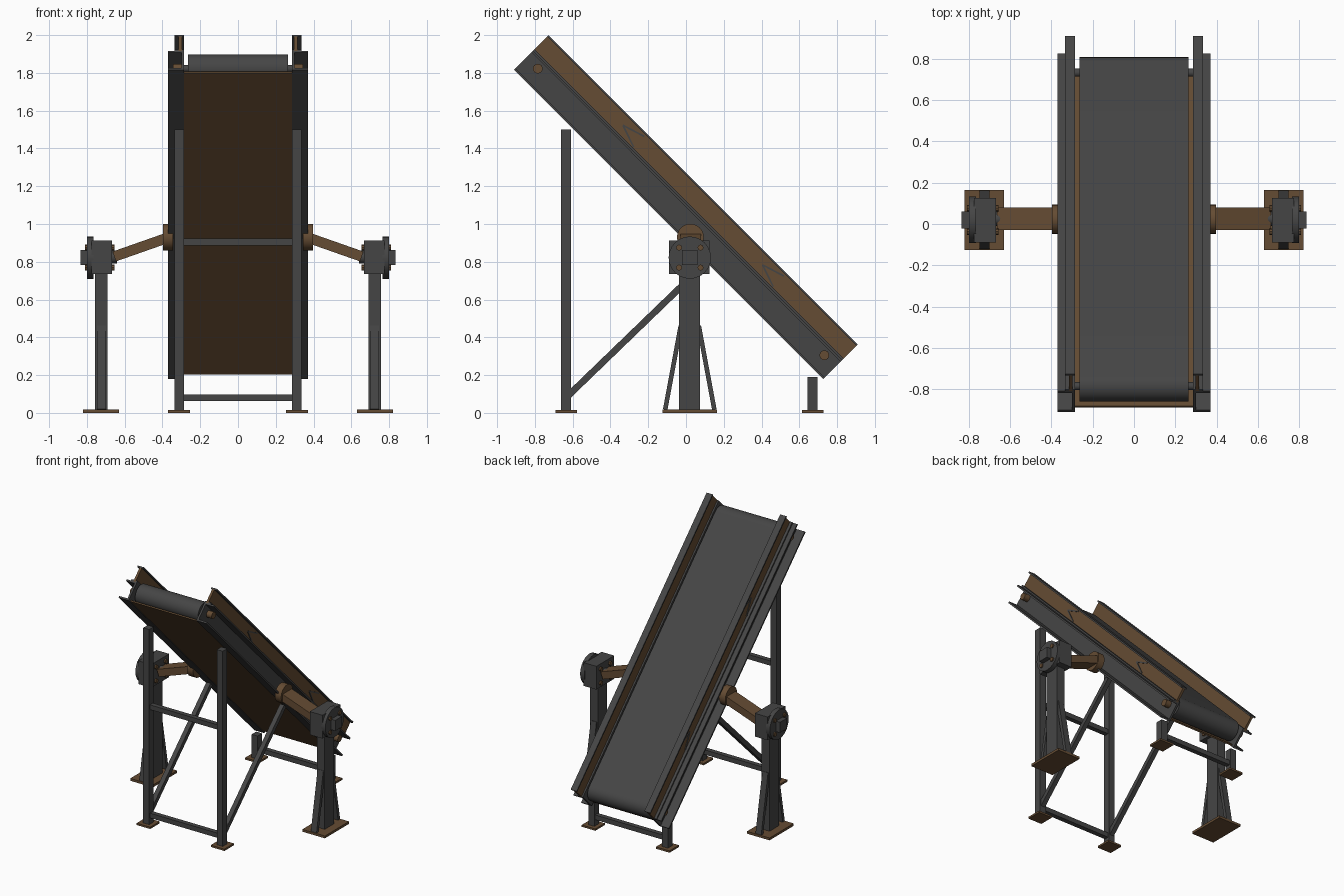
import bpy, bmesh, math
from mathutils import Matrix, Vector

if "Cube" in bpy.data.objects:
    bpy.data.objects.remove(bpy.data.objects["Cube"])


def material(name, rgb):
    m = bpy.data.materials.new(name)
    m.use_nodes = True
    m.diffuse_color = (*rgb, 1)
    bsdf = next(n for n in m.node_tree.nodes if n.type == 'BSDF_PRINCIPLED')
    bsdf.inputs["Base Color"].default_value = (*rgb, 1)
    return m


GREY = material("dark_grey_steel", (0.06, 0.06, 0.06))
BROWN = material("rust_brown", (0.13, 0.072, 0.033))
LEVEL = Matrix.Identity(4)
# Conveyor space: x across, y down the slope, z away from the deck
SLOPE = Matrix.Translation((0, 0, 1.09)) @ Matrix.Rotation(-math.pi / 4, 4, 'X')


def finish(name, bm, mat, matrix=LEVEL, smooth=False):
    bm.transform(matrix)
    bmesh.ops.recalc_face_normals(bm, faces=bm.faces)
    mesh = bpy.data.meshes.new(name)
    bm.to_mesh(mesh)
    bm.free()
    mesh.materials.append(mat)
    ob = bpy.data.objects.new(name, mesh)
    bpy.context.collection.objects.link(ob)
    if smooth:
        bpy.ops.object.select_all(action='DESELECT')
        ob.select_set(True)
        bpy.context.view_layer.objects.active = ob
        bpy.ops.object.shade_smooth_by_angle(angle=math.radians(35))
    return ob


def box(name, xs, ys, zs, mat, matrix=LEVEL):
    bm = bmesh.new()
    bmesh.ops.create_cube(bm, size=1)
    for v in bm.verts:
        for i, (a, b) in enumerate((xs, ys, zs)):
            v.co[i] = (a + b) / 2 + v.co[i] * (b - a)
    return finish(name, bm, mat, matrix)


def beam(name, p, q, width_x, depth, mat, matrix=LEVEL, side=Vector((1, 0, 0))):
    """Rectangular bar from p to q; width is measured along side."""
    p, q = Vector(p), Vector(q)
    along = (q - p).normalized()
    third = along.cross(side)
    rot = Matrix((side, third, along)).transposed().to_4x4()
    bm = bmesh.new()
    bmesh.ops.create_cube(bm, size=1)
    bm.transform(Matrix.Translation((p + q) / 2) @ rot
                 @ Matrix.Diagonal((width_x, depth, (q - p).length, 1)))
    return finish(name, bm, mat, matrix)


def disc(name, x0, x1, y, z, r, mat, matrix=LEVEL, sides=24):
    """Cylinder lying along x."""
    bm = bmesh.new()
    bmesh.ops.create_cone(bm, cap_ends=True, segments=sides, radius1=r,
                          radius2=r, depth=abs(x1 - x0))
    bm.transform(Matrix.Translation(((x0 + x1) / 2, y, z))
                 @ Matrix.Rotation(math.pi / 2, 4, 'Y'))
    return finish(name, bm, mat, matrix, smooth=sides > 8)


def span(s, a, b):
    return tuple(sorted((s * a, s * b)))


HALF = 1.157          # half length of the side frames
ROLL, AXIS, RAD = 1.073, -0.037, 0.075

# Belt: a closed loop around both end rollers
bm = bmesh.new()
ring = []
for end in (1, -1):
    for i in range(17):
        a = math.pi / 2 - math.pi * i / 16
        ring.append((end * (ROLL + RAD * math.cos(a)), AXIS + end * RAD * math.sin(a)))
face = bm.faces.new([bm.verts.new((-0.265, y, z)) for y, z in ring])
ext = bmesh.ops.extrude_face_region(bm, geom=[face])
bmesh.ops.translate(bm, vec=(0.53, 0, 0),
                    verts=[g for g in ext["geom"] if isinstance(g, bmesh.types.BMVert)])
finish("belt", bm, GREY, SLOPE, smooth=True)

# Pan under the belt
box("bottom_pan", (-0.29, 0.29), (-1.13, 1.13), (-0.125, -0.115), BROWN, SLOPE)

for end, tag in ((-1, "upper"), (1, "lower")):
    disc(tag + "_roller_shaft", -0.3, 0.3, end * ROLL, AXIS, 0.02, GREY, SLOPE, 12)

for s, side in ((1, "left_"), (-1, "right_")):
    length = (-HALF, HALF)
    # Side channel, flanges facing outwards
    box(side + "channel_web", span(s, 0.285, 0.3), length, (-0.13, 0.01), GREY, SLOPE)
    for tag, z in (("bottom", -0.13), ("top", 0.0)):
        box(side + "channel_" + tag + "_flange", span(s, 0.285, 0.37), length,
            (z, z + 0.012), GREY, SLOPE)

    # Side guard with dark lips
    box(side + "guard_web", span(s, 0.297, 0.315), length, (0.012, 0.118), BROWN, SLOPE)
    for tag, z in (("bottom", 0.012), ("top", 0.118)):
        box(side + "guard_" + tag + "_lip", span(s, 0.285, 0.335), length,
            (z, z + 0.011), GREY, SLOPE)

    # Direction chevrons on the guard, pointing uphill
    for y in (-0.542, 0.503):
        for z in (0.028, 0.108):
            beam(side + "chevron_stroke", (s * 0.3165, y, 0.07), (s * 0.3165, y + 0.122, z),
                 0.006, 0.009, GREY, SLOPE)

    # Shaft bolts on the channel
    for end in (-1, 1):
        disc(side + "shaft_bolt", s * 0.295, s * 0.345, end * ROLL, AXIS, 0.026,
             BROWN, SLOPE, 12)

    # Legs, feet and diagonal brace
    for tag, y, top in (("front", -0.635, 1.5), ("back", 0.67, 0.19)):
        box(side + tag + "_leg", span(s, 0.285, 0.335), (y - 0.027, y + 0.027),
            (0.01, top), GREY)
        box(side + tag + "_foot", span(s, 0.255, 0.37), (y - 0.057, y + 0.057),
            (0, 0.014), BROWN)
    beam(side + "brace", (s * 0.31, -0.625, 0.09), (s * 0.31, 0.1, 0.79), 0.035, 0.035, GREY)

    # Pedestal: base, column and sloping stays
    box(side + "pedestal_base", span(s, 0.63, 0.82), (-0.125, 0.165), (0, 0.018), BROWN)
    box(side + "pedestal_column", span(s, 0.69, 0.757), (-0.037, 0.075), (0.015, 0.75), GREY)
    for d in (-1, 1):
        beam(side + "pedestal_stay", (s * 0.723, 0.02 + d * 0.13, 0.018),
             (s * 0.723, 0.02 + d * 0.048, 0.46), 0.048, 0.024, GREY)

    # Gearbox head with round flange, square cap and bolts
    box(side + "gearbox", span(s, 0.668, 0.775), (-0.09, 0.125), (0.735, 0.912), GREY)
    disc(side + "gearbox_flange", s * 0.765, s * 0.8, 0.02, 0.822, 0.112, GREY)
    box(side + "gearbox_cap", span(s, 0.8, 0.835), (-0.022, 0.06), (0.783, 0.863), GREY)
    for dy in (-0.057, 0.057):
        for dz in (-0.053, 0.053):
            for x in (0.655, 0.795):
                disc(side + "gearbox_bolt", s * x, s * (x + 0.014), 0.02 + dy, 0.822 + dz,
                     0.016, BROWN, LEVEL, 8)

    # Tilting arm and its collar on the frame
    disc(side + "arm_collar", s * 0.345, s * 0.397, 0.023, 0.93, 0.071, BROWN)
    beam(side + "arm", (s * 0.37, 0.025, 0.928), (s * 0.655, 0.025, 0.828), 0.11, 0.055,
         BROWN, LEVEL, Vector((0, 1, 0)))
    disc(side + "arm_hub", s * 0.64, s * 0.67, 0.025, 0.825, 0.035, GREY)

# Cross bars between the legs
for tag, y, z in (("front_lower", -0.635, 0.08), ("front_upper", -0.635, 0.905),
                  ("back", 0.67, 0.08)):
    box(tag + "_crossbar", (-0.29, 0.29), (y - 0.018, y + 0.018), (z - 0.018, z + 0.018), GREY)
